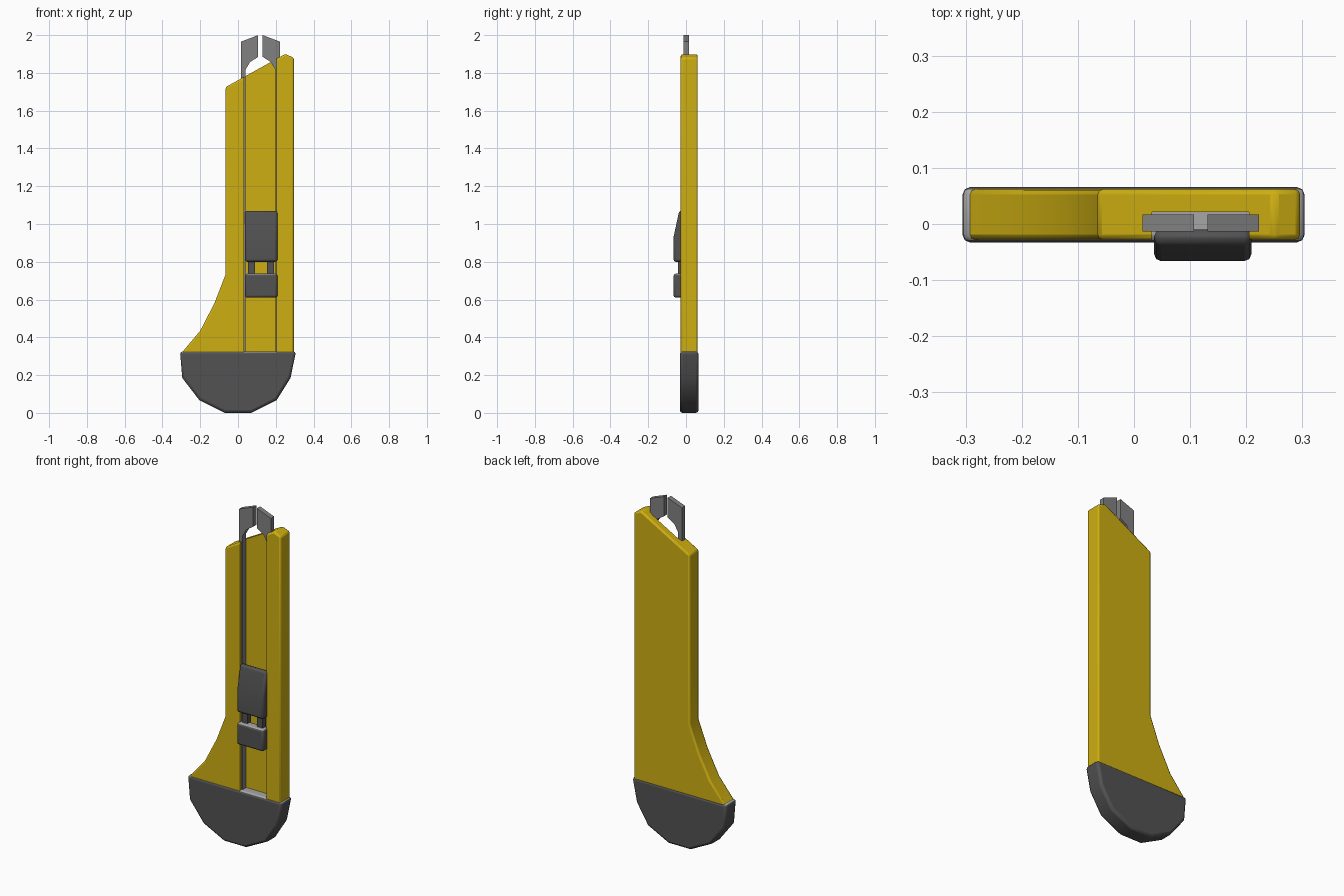
import bpy, bmesh

if "Cube" in bpy.data.objects:
    bpy.data.objects.remove(bpy.data.objects["Cube"])


def material(name, rgb):
    m = bpy.data.materials.new(name)
    m.diffuse_color = (*rgb, 1)
    m.use_nodes = True
    m.node_tree.nodes["Principled BSDF"].inputs["Base Color"].default_value = m.diffuse_color
    return m


YELLOW = material("yellow plastic", (0.62, 0.43, 0.006))
DARK = material("dark grey plastic", (0.085, 0.085, 0.085))
STEEL = material("steel grey", (0.22, 0.22, 0.22))
PALE = material("pale grey", (0.38, 0.38, 0.38))


def prism(name, profile, lo, hi, mat, bevel=0.0, segments=2, axis="y"):
    """Extrude an outline: (x, z) points along y, or (y, z) points along x."""
    bm = bmesh.new()

    def place(p, d):
        return (p[0], d, p[1]) if axis == "y" else (d, p[0], p[1])

    a = [bm.verts.new(place(p, lo)) for p in profile]
    b = [bm.verts.new(place(p, hi)) for p in profile]
    bm.faces.new(a)
    bm.faces.new(b)
    n = len(profile)
    for i in range(n):
        j = (i + 1) % n
        bm.faces.new((a[i], a[j], b[j], b[i]))
    bmesh.ops.recalc_face_normals(bm, faces=bm.faces)
    me = bpy.data.meshes.new(name)
    bm.to_mesh(me)
    bm.free()
    ob = bpy.data.objects.new(name, me)
    bpy.context.collection.objects.link(ob)
    me.materials.append(mat)
    if bevel:
        mod = ob.modifiers.new("bevel", "BEVEL")
        mod.width = bevel
        mod.segments = segments
        mod.limit_method = "ANGLE"
        mod.angle_limit = 0.9
    return ob


def box(name, x0, x1, y0, y1, z0, z1, mat, bevel=0.0):
    return prism(name, [(x0, z0), (x1, z0), (x1, z1), (x0, z1)], y0, y1, mat, bevel)


def pale_top(ob):
    """Give the flat upward faces the pale colour."""
    ob.data.materials.append(PALE)
    for f in ob.data.polygons:
        if f.normal.z > 0.9:
            f.material_index = 1


# Handle body with flared heel and slanted tip
body = prism("handle_body", [
    (-0.292, 0.31), (0.296, 0.31), (0.296, 1.88), (0.25, 1.90),
    (-0.065, 1.725), (-0.065, 0.735), (-0.125, 0.58), (-0.20, 0.435),
    (-0.292, 0.325)], -0.028, 0.062, YELLOW, 0.009)

# Slider channel cut in the front
cutter = box("channel_cutter", 0.032, 0.205, -0.1, 0.021, 0.2, 2.1, YELLOW)
cutter.hide_render = True
cutter.hide_viewport = True
cut = body.modifiers.new("channel", "BOOLEAN")
cut.object = cutter
cut.operation = "DIFFERENCE"
cut.solver = "EXACT"

# Rounded end cap
cap = prism("end_cap", [
    (-0.307, 0.325), (-0.295, 0.185), (-0.205, 0.068), (-0.07, 0.0),
    (0.07, 0.0), (0.205, 0.068), (0.278, 0.185), (0.307, 0.325)],
    -0.033, 0.066, DARK, 0.014)
pale_top(cap)

# Two mirrored halves of the steel blade guide
MID = 0.119
half = [(-0.104, 0.31), (-0.104, 1.965), (-0.012, 2.0), (-0.012, 1.885),
        (-0.055, 1.857), (-0.08, 1.815), (-0.08, 0.31)]
for side, s in (("left", 1), ("right", -1)):
    prism("blade_guide_" + side, [(MID + s * x, z) for x, z in half],
          -0.013, 0.017, STEEL)

# Thumb slider: tapered upper pad, lower pad and two links
prism("slider_upper", [(-0.01, 0.80), (-0.066, 0.80), (-0.066, 0.93),
                       (-0.036, 1.07), (-0.01, 1.07)],
      0.036, 0.209, DARK, 0.012, axis="x")
lower = box("slider_lower", 0.036, 0.209, -0.066, -0.01, 0.61, 0.737, DARK, 0.012)
pale_top(lower)
for i, x in enumerate((0.072, 0.172)):
    box("slider_link_%d" % (i + 1), x - 0.018, x + 0.018,
        -0.042, -0.01, 0.72, 0.82, DARK)

# Keep edges crisp while smoothing the rounded bevels
bpy.ops.object.select_all(action="DESELECT")
for ob in bpy.context.collection.objects:
    if ob is not cutter and ob.type == "MESH" and "guide" not in ob.name:
        ob.select_set(True)
        bpy.context.view_layer.objects.active = ob
bpy.ops.object.shade_smooth_by_angle(angle=0.6)
